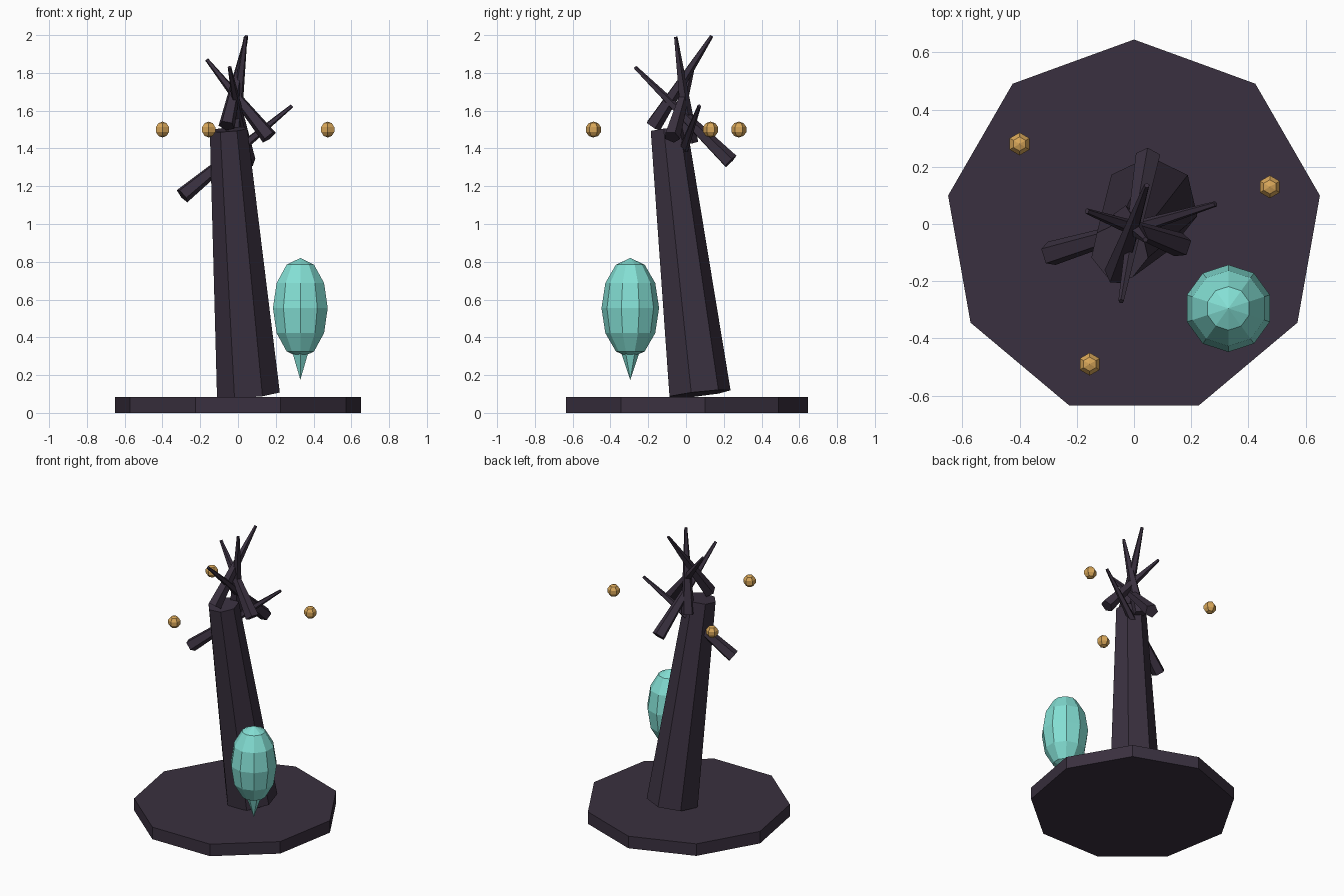
import bpy
from mathutils import Vector

cube = bpy.data.objects.get("Cube")
if cube:
    bpy.data.objects.remove(cube, do_unlink=True)


def make_material(name, rgb):
    mat = bpy.data.materials.new(name)
    mat.use_nodes = True
    colour = (*rgb, 1)
    mat.diffuse_color = colour
    mat.node_tree.nodes["Principled BSDF"].inputs["Base Color"].default_value = colour
    return mat


bark = make_material("dark purple bark", (0.042, 0.03, 0.05))
teal = make_material("pale teal", (0.23, 0.74, 0.66))
amber = make_material("warm amber", (0.68, 0.38, 0.1))


def finish(name, mat):
    obj = bpy.context.object
    obj.name = name
    obj.data.materials.append(mat)
    return obj


def limb(name, start, end, r_start, r_end, sides, mat):
    """Tapered flat-sided cone running between two points."""
    a, b = Vector(start), Vector(end)
    axis = b - a
    bpy.ops.mesh.primitive_cone_add(vertices=sides, radius1=r_start, radius2=r_end,
                                    depth=axis.length, location=(a + b) / 2)
    obj = finish(name, mat)
    obj.rotation_euler = Vector((0, 0, 1)).rotation_difference(axis).to_euler()
    return obj


def ball(name, centre, size, segments, rings, mat):
    bpy.ops.mesh.primitive_uv_sphere_add(segments=segments, ring_count=rings,
                                         radius=1, location=centre)
    finish(name, mat).scale = size


# Nine-sided ground slab and leaning seven-sided trunk
limb("ground_slab", (0, -0.015, 0), (0, -0.015, 0.085), 0.66, 0.66, 9, bark)
limb("trunk", (0.055, 0.066, 0.1), (-0.05, -0.095, 1.5), 0.171, 0.102, 7, bark)

# Crossing bare branches: thick end, thin tip
branches = [
    ((-0.06, -0.175, 1.52), (0.045, 0.135, 1.995)),
    ((-0.03, 0.02, 1.43), (0.04, -0.055, 1.99)),
    ((0.165, -0.075, 1.46), (-0.165, 0.045, 1.87)),
    ((0.05, 0.235, 1.33), (-0.045, -0.27, 1.83)),
    ((-0.295, -0.105, 1.15), (0.285, 0.07, 1.625)),
]
for i, (base, tip) in enumerate(branches, 1):
    limb(f"branch_{i}", base, tip, 0.045, 0.01, 5, bark)

# Hanging pod with a pointed tail
ball("pod", (0.33, -0.295, 0.555), (0.1525, 0.1525, 0.265), 10, 6, teal)
limb("pod_tail", (0.33, -0.295, 0.175), (0.33, -0.295, 0.33), 0, 0.052, 6, teal)

# Floating lights around the crown
for i, (x, y) in enumerate([(-0.4, 0.28), (0.475, 0.13), (-0.155, -0.49)], 1):
    ball(f"floating_light_{i}", (x, y, 1.5), (0.042, 0.042, 0.042), 6, 5, amber)
